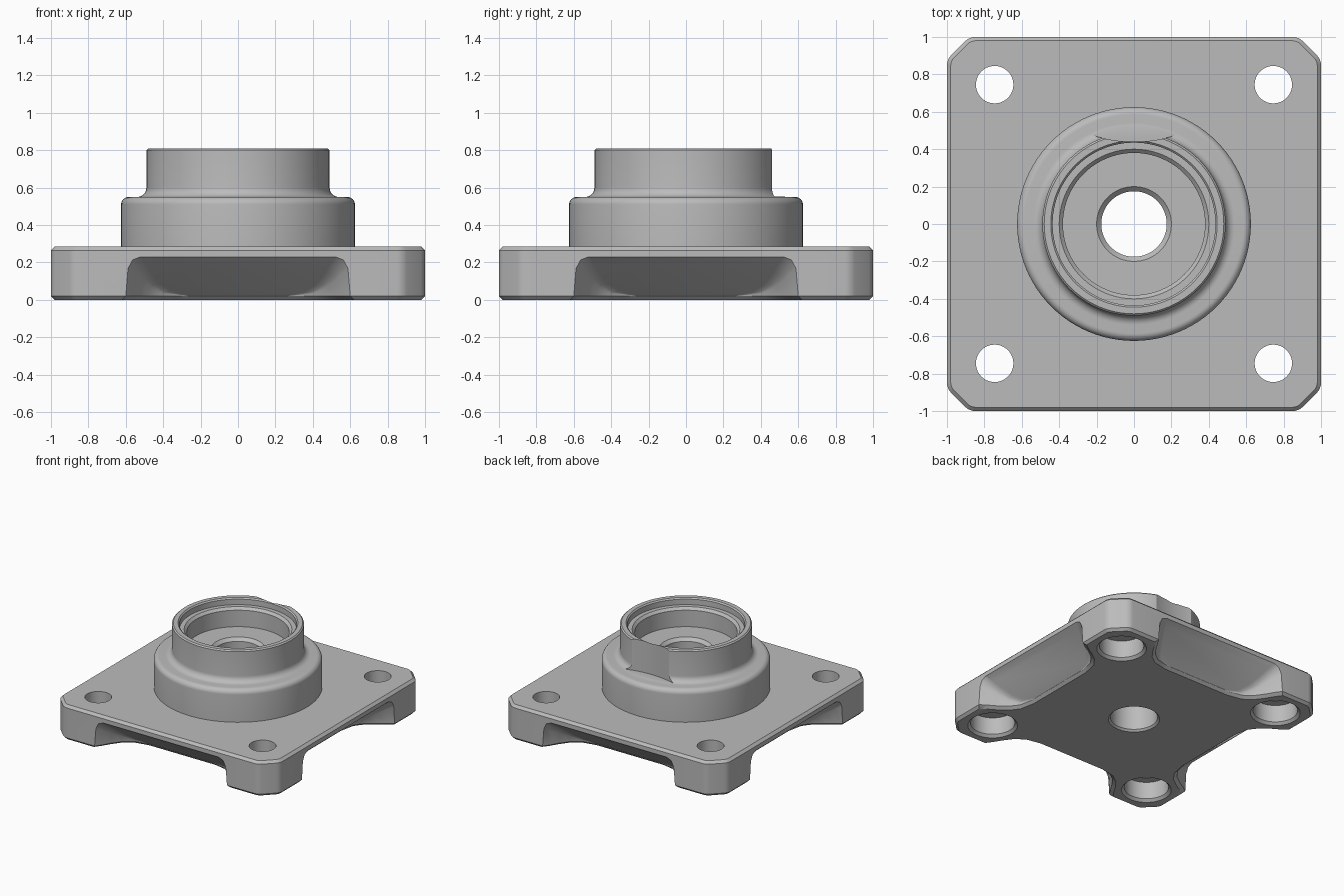
import bpy, bmesh, math
from mathutils import Matrix

cube = bpy.data.objects.get("Cube")
if cube:
    bpy.data.objects.remove(cube, do_unlink=True)

SEGMENTS = 96


def add_object(name, bm):
    bmesh.ops.recalc_face_normals(bm, faces=bm.faces)
    mesh = bpy.data.meshes.new(name)
    bm.to_mesh(mesh)
    bm.free()
    obj = bpy.data.objects.new(name, mesh)
    bpy.context.collection.objects.link(obj)
    return obj


def loft(name, rings):
    """Solid skinned through rings of equal point count, capped at both ends."""
    bm = bmesh.new()
    loops = [[bm.verts.new(p) for p in ring] for ring in rings]
    n = len(loops[0])
    for a, b in zip(loops, loops[1:]):
        for i in range(n):
            j = (i + 1) % n
            bm.faces.new((a[i], a[j], b[j], b[i]))
    bm.faces.new(loops[0])
    bm.faces.new(loops[-1])
    return add_object(name, bm)


def lathe(name, profile, x=0, y=0, n=SEGMENTS):
    turn = [2 * math.pi * i / n for i in range(n)]
    return loft(name, [[(x + r * math.cos(t), y + r * math.sin(t), z) for t in turn]
                       for r, z in profile])


def arc(cx, cz, r, start, end, steps=8):
    angles = [math.radians(start + (end - start) * i / steps) for i in range(steps + 1)]
    return [(cx + r * math.cos(a), cz + r * math.sin(a)) for a in angles]


def combine(target, tool, operation):
    mod = target.modifiers.new("cut", "BOOLEAN")
    mod.operation = operation
    mod.solver = "EXACT"
    mod.object = tool
    bpy.context.view_layer.objects.active = target
    bpy.ops.object.modifier_apply(modifier=mod.name)
    bpy.data.objects.remove(tool, do_unlink=True)


def upright(bm):
    return [e for e in bm.edges
            if abs(e.verts[0].co.z - e.verts[1].co.z) > 0.1]


# Square plate with clipped, softened corners and chamfered rims
THICK = 0.285
bm = bmesh.new()
bmesh.ops.create_cube(bm, size=1, matrix=Matrix.Translation((0, 0, THICK / 2))
                      @ Matrix.Diagonal((2, 2, THICK, 1)))
bmesh.ops.bevel(bm, geom=upright(bm), offset=0.12, segments=1, affect="EDGES")
bmesh.ops.bevel(bm, geom=upright(bm), offset=0.03, segments=4, profile=0.5, affect="EDGES")
rims = [e for e in bm.edges if abs(e.verts[0].co.z - e.verts[1].co.z) < 0.01]
bmesh.ops.bevel(bm, geom=rims, offset=0.02, segments=1, affect="EDGES")
flange = add_object("flange_housing", bm)

# Sloped relief under each side, leaving four feet
half = [(0.63, 1.06), (0.60, 1.0), (0.565, 0.95), (0.53, 0.89),
        (0.48, 0.82), (0.41, 0.765), (0.29, 0.74)]
outline = half + [(-x, d) for x, d in reversed(half)]


def ceiling(d):
    return 0.022 + (d - 0.74) * 0.8


def relief_ring(scale, inset, height):
    return [(x * scale, -(d - inset), height(d)) for x, d in outline]


for k in range(4):
    relief = loft("relief_cutter", [
        relief_ring(1.05, 0.03, lambda d: -0.01),
        relief_ring(1.0, 0.0, lambda d: 0.02),
        relief_ring(0.98, 0.0, lambda d: 0.02 + (ceiling(d) - 0.02) * 0.7),
        relief_ring(0.94, 0.0, lambda d: 0.02 + (ceiling(d) - 0.02) * 0.92),
        relief_ring(0.87, 0.0, ceiling)])
    relief.data.transform(Matrix.Rotation(k * math.pi / 2, 4, "Z"))
    combine(flange, relief, "DIFFERENCE")

# Stepped hub with rounded shoulder and filleted collar
hub = ([(0.625, 0.2)] + arc(0.585, 0.51, 0.04, 0, 90)
       + arc(0.54, 0.60, 0.05, 270, 180) + [(0.49, 0.80), (0.48, 0.81)])
combine(flange, lathe("hub", hub), "UNION")

# Stepped bore through the centre
bore = [(0.2, -0.01), (0.175, 0.015), (0.175, 0.575), (0.2, 0.6), (0.38, 0.6),
        (0.38, 0.735), (0.40, 0.755), (0.435, 0.755), (0.435, 0.80), (0.455, 0.82)]
combine(flange, lathe("bore_cutter", bore), "DIFFERENCE")

# Shallow scoop in the back of the collar
scoop = lathe("scoop_cutter", [(0.73, 0.552), (0.73, 0.9)], y=1.17, n=192)
combine(flange, scoop, "DIFFERENCE")

# Bolt holes, counterbored from below
bolt = [(0.195, -0.01), (0.165, 0.02), (0.165, 0.16), (0.1, 0.16), (0.1, 0.3)]
for sx in (-1, 1):
    for sy in (-1, 1):
        combine(flange, lathe("bolt_cutter", bolt, sx * 0.745, sy * 0.745, 48), "DIFFERENCE")

# Single plain metal colour
metal = bpy.data.materials.new("plain_grey_metal")
metal.use_nodes = True
color = (0.5, 0.5, 0.5, 1)
metal.diffuse_color = color
metal.node_tree.nodes["Principled BSDF"].inputs["Base Color"].default_value = color
flange.data.materials.clear()
flange.data.materials.append(metal)
for face in flange.data.polygons:
    face.material_index = 0

bpy.ops.object.select_all(action="DESELECT")
flange.select_set(True)
bpy.context.view_layer.objects.active = flange
bpy.ops.object.shade_smooth_by_angle(angle=math.radians(30))
